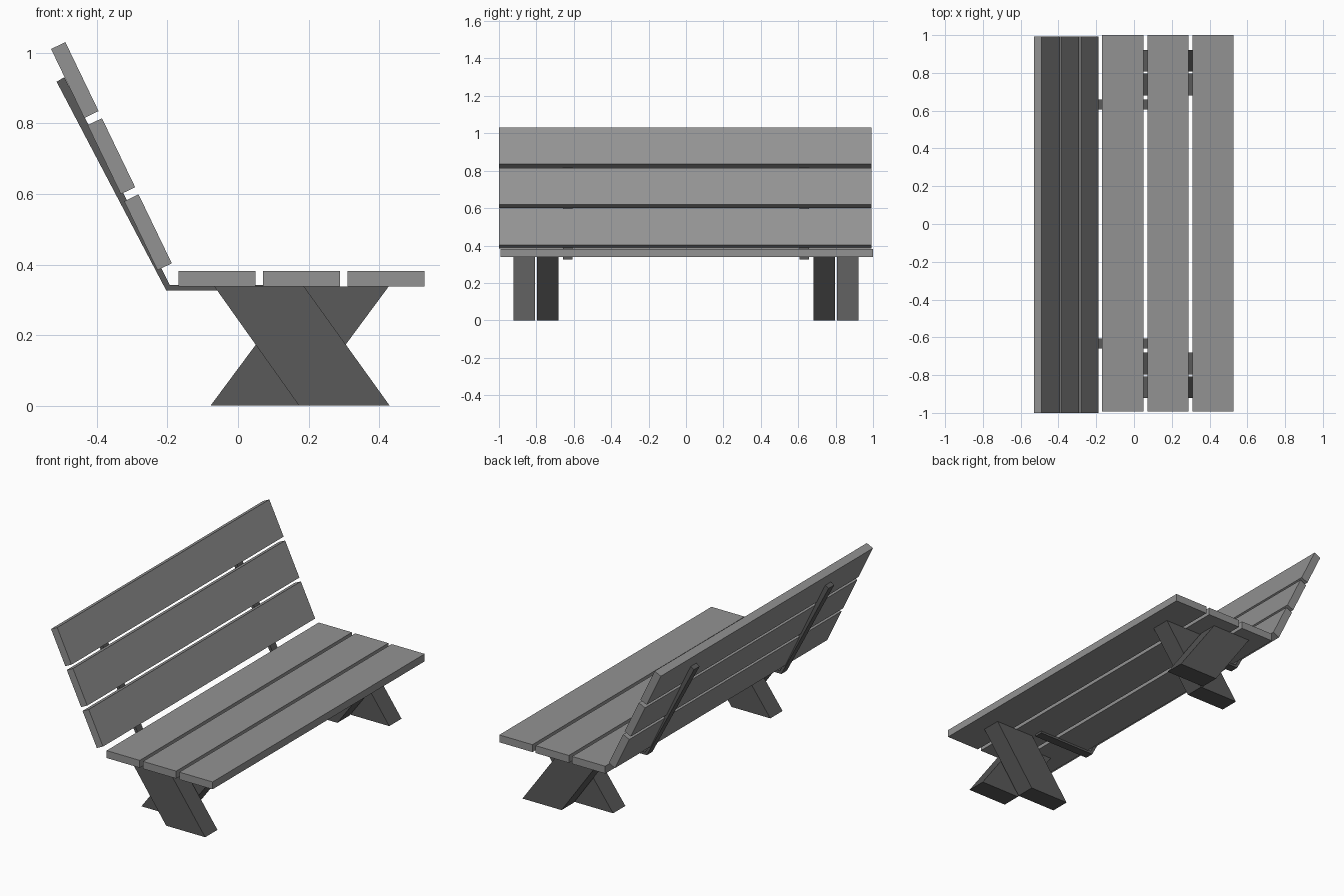
import bpy, bmesh
from mathutils import Vector

if "Cube" in bpy.data.objects:
    bpy.data.objects.remove(bpy.data.objects["Cube"])


def material(name, value):
    m = bpy.data.materials.new(name)
    m.diffuse_color = (value, value, value, 1.0)
    m.use_nodes = True
    m.node_tree.nodes["Principled BSDF"].inputs["Base Color"].default_value = m.diffuse_color
    return m


LIGHT = material("light grey planks", 0.29)
DARK = material("dark grey supports", 0.10)


def prism(name, profile, y0, y1, mat):
    """Extrude an (x, z) outline from y0 to y1."""
    bm = bmesh.new()
    face = bm.faces.new([bm.verts.new((x, y0, z)) for x, z in profile])
    ext = bmesh.ops.extrude_face_region(bm, geom=[face])
    verts = [v for v in ext["geom"] if isinstance(v, bmesh.types.BMVert)]
    bmesh.ops.translate(bm, verts=verts, vec=(0, y1 - y0, 0))
    bmesh.ops.recalc_face_normals(bm, faces=bm.faces)
    me = bpy.data.meshes.new(name)
    bm.to_mesh(me)
    bm.free()
    me.materials.append(mat)
    ob = bpy.data.objects.new(name, me)
    bpy.context.collection.objects.link(ob)
    return ob


# Seat planks
SEAT_Z, SEAT_TOP = 0.338, 0.382
for i in range(3):
    x = -0.169 + i * 0.2395
    prism(f"seat_plank_{i + 1}",
          [(x, SEAT_Z), (x + 0.218, SEAT_Z), (x + 0.218, SEAT_TOP), (x, SEAT_TOP)],
          -0.993, 1.0, LIGHT)

# Leaning backrest planks
along = Vector((-0.434, 0.901)).normalized()
across = Vector((along.y, -along.x))
for i in range(3):
    c = Vector((-0.255, 0.4915)) + Vector((-0.1037, 0.2157)) * i
    a, t = along * 0.1085, across * 0.0225
    prism(f"back_plank_{i + 1}", [c - a - t, c - a + t, c + a + t, c + a - t],
          -1.0, 0.993, LIGHT)

# Crossed legs and bent back brackets, mirrored to both ends
outer_leg = [(0.173, 0), (0.430, 0), (0.187, SEAT_Z), (-0.067, SEAT_Z)]
inner_leg = [(-0.078, 0), (0.177, 0), (0.427, SEAT_Z), (0.173, SEAT_Z)]
bracket = [(-0.514, 0.918), (-0.203, 0.326), (0.17, 0.326), (0.17, 0.342),
           (-0.193, 0.342), (-0.492, 0.931)]
for side, s in (("left", -1), ("right", 1)):
    prism(f"outer_leg_{side}", outer_leg, s * 0.807, s * 0.922, DARK)
    prism(f"inner_leg_{side}", inner_leg, s * 0.681, s * 0.796, DARK)
    prism(f"back_bracket_{side}", bracket, s * 0.606, s * 0.658, DARK)
